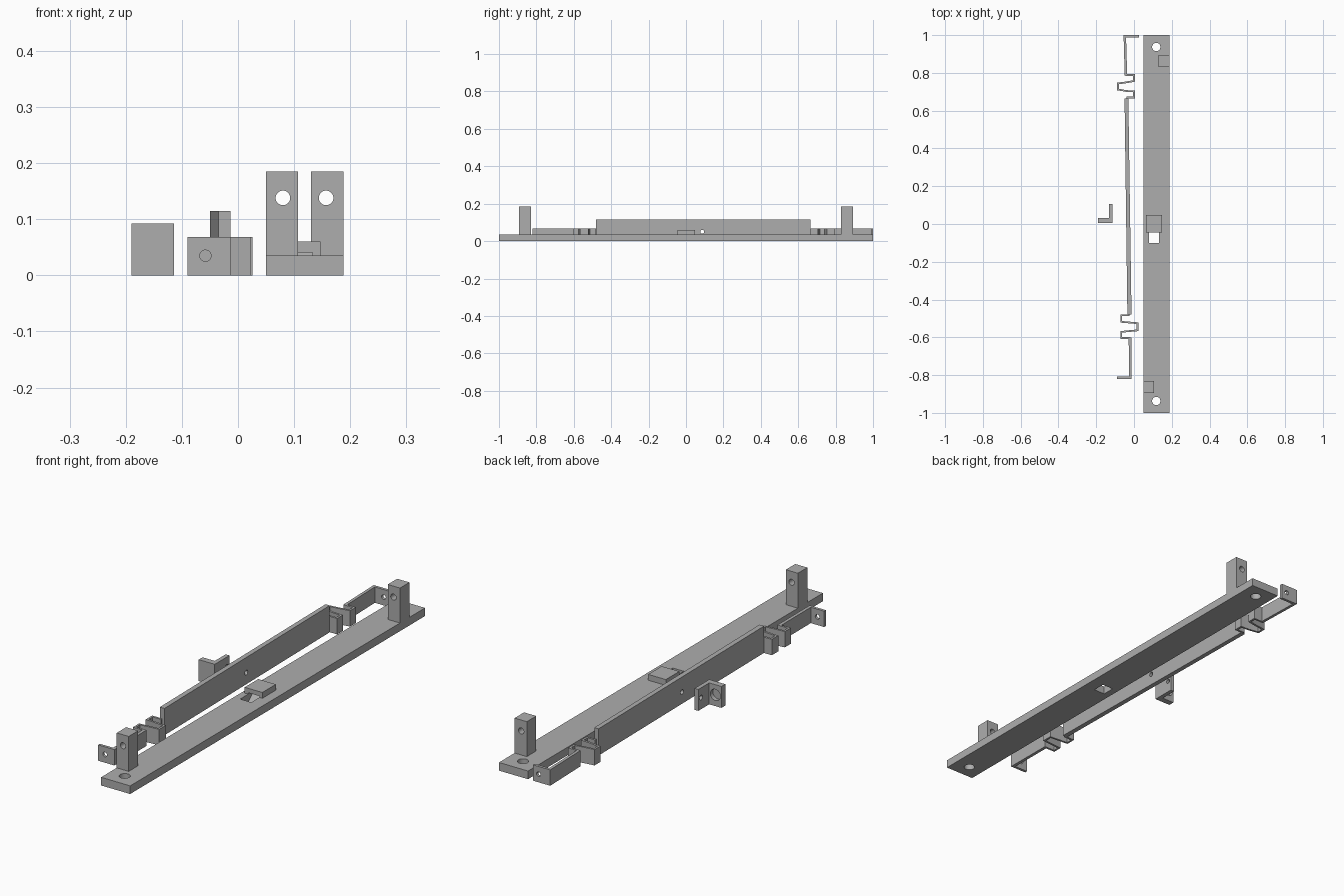
import bpy, bmesh, math
from mathutils import Vector

if "Cube" in bpy.data.objects:
    bpy.data.objects.remove(bpy.data.objects["Cube"])

grey = bpy.data.materials.new("grey plastic")
grey.diffuse_color = (0.42, 0.42, 0.42, 1)
grey.use_nodes = True
grey.node_tree.nodes["Principled BSDF"].inputs["Base Color"].default_value = grey.diffuse_color


def prism(name, pts, lo, hi, axis='Z'):
    """Extrude a closed outline; axis Z takes (x, y), axis X takes (y, z)."""
    bm = bmesh.new()
    place = (lambda a, b, h: (a, b, h)) if axis == 'Z' else (lambda a, b, h: (h, a, b))
    face = bm.faces.new([bm.verts.new(place(a, b, lo)) for a, b in pts])
    ext = bmesh.ops.extrude_face_region(bm, geom=[face])
    move = Vector(place(0, 0, hi - lo))
    bmesh.ops.translate(bm, vec=move, verts=[g for g in ext["geom"] if isinstance(g, bmesh.types.BMVert)])
    bmesh.ops.recalc_face_normals(bm, faces=bm.faces[:])
    me = bpy.data.meshes.new(name)
    bm.to_mesh(me)
    bm.free()
    me.materials.append(grey)
    ob = bpy.data.objects.new(name, me)
    bpy.context.collection.objects.link(ob)
    return ob


def box(name, x0, x1, y0, y1, z0, z1):
    return prism(name, [(x0, y0), (x1, y0), (x1, y1), (x0, y1)], z0, z1)


def ribbon(name, path, t, height):
    """Upright strip of thickness t following a centre line, with mitred corners."""
    p = [Vector(q) for q in path]
    left, right = [], []
    for i, q in enumerate(p):
        dirs = []
        if i > 0:
            dirs.append((q - p[i - 1]).normalized())
        if i < len(p) - 1:
            dirs.append((p[i + 1] - q).normalized())
        normals = [Vector((-d.y, d.x)) for d in dirs]
        m = sum(normals, Vector((0, 0))).normalized()
        off = m * (t / 2 / m.dot(normals[0]))
        left.append(q + off)
        right.append(q - off)
    return prism(name, left + right[::-1], 0, height)


def cut(ob, cutter):
    """Subtract the cutter and remove it."""
    mod = ob.modifiers.new("cut", 'BOOLEAN')
    mod.operation, mod.solver, mod.object = 'DIFFERENCE', 'EXACT', cutter
    bpy.context.view_layer.objects.active = ob
    bpy.ops.object.modifier_apply(modifier=mod.name)
    bpy.data.objects.remove(cutter, do_unlink=True)


def drill(ob, loc, r, depth, axis):
    rot = {'X': (0, math.pi / 2, 0), 'Y': (math.pi / 2, 0, 0), 'Z': (0, 0, 0)}[axis]
    bpy.ops.mesh.primitive_cylinder_add(vertices=32, radius=r, depth=depth, location=loc, rotation=rot)
    cutter = bpy.context.object
    cutter.hide_render = True
    cutter.data.materials.append(grey)
    bpy.context.view_layer.update()
    cut(ob, cutter)


def slot_cutter():
    pts = [(-0.10, -0.01), (-0.045, -0.01), (-0.045, 0), (0.0, 0.041), (-0.10, 0.041)]
    ob = prism("slot_cutter", pts, 0.08, 0.133, 'X')
    ob.hide_render = True
    return ob


# Base plate with mounting holes and slot
base = box("base_plate", 0.05, 0.188, -1, 1, 0, 0.035)
for s in (-1, 1):
    drill(base, (0.118, s * 0.937, 0.02), 0.022, 0.2, 'Z')
cut(base, slot_cutter())

# Raised hood over the slot
hood = box("slot_hood", 0.063, 0.147, -0.045, 0.047, 0.035, 0.06)
cut(hood, slot_cutter())

# Two end posts with cross holes
for name, x0, x1, y, hx in (("front_post", 0.05, 0.107, -0.862, 0.08),
                            ("back_post", 0.13, 0.188, 0.862, 0.157)):
    post = box(name, x0, x1, y - 0.032, y + 0.032, 0.035, 0.185)
    drill(post, (hx, y, 0.138), 0.013, 0.2, 'Y')

# Tall, slightly slanted bar
bar = prism("slider_bar", [(-0.035, -0.48), (-0.013, -0.48), (-0.03, 0.665), (-0.05, 0.665)], 0, 0.115)
drill(bar, (-0.03, 0.087, 0.05), 0.01, 0.2, 'X')

# Folded springs at both ends of the bar
ribbon("back_spring", [(-0.04, 0.67), (0.0, 0.67), (0.0, 0.702), (-0.04, 0.704), (-0.085, 0.712),
                       (-0.085, 0.744), (-0.04, 0.75), (0.0, 0.757), (0.0, 0.789), (-0.046, 0.789)],
       0.009, 0.068)
ribbon("front_spring", [(-0.024, -0.483), (-0.068, -0.483), (-0.068, -0.518), (0.018, -0.525),
                        (0.018, -0.563), (-0.068, -0.571), (-0.068, -0.604), (-0.02, -0.604)],
       0.009, 0.068)

# End arms and their drilled tabs
prism("back_arm", [(-0.049, 0.785), (-0.036, 0.785), (-0.042, 0.99), (-0.055, 0.99)], 0, 0.068)
prism("front_arm", [(-0.027, -0.81), (-0.013, -0.81), (-0.014, -0.6), (-0.028, -0.6)], 0, 0.068)
tab = box("back_tab", -0.055, 0.026, 0.988, 1.0, 0, 0.068)
drill(tab, (0.0, 0.994, 0.035), 0.01, 0.1, 'Y')
tab = box("front_tab", -0.09, -0.013, -0.82, -0.808, 0, 0.068)
drill(tab, (-0.058, -0.814, 0.035), 0.01, 0.1, 'Y')

# Loose corner bracket with a blind recess and a through hole
bracket = prism("corner_bracket", [(-0.19, 0.005), (-0.114, 0.005), (-0.114, 0.105), (-0.132, 0.105),
                                   (-0.132, 0.031), (-0.19, 0.031)], 0, 0.092)
drill(bracket, (-0.161, 0.03, 0.048), 0.024, 0.034, 'Y')
drill(bracket, (-0.123, 0.087, 0.05), 0.01, 0.05, 'X')

# Smooth hole walls, keep edges sharp
for ob in bpy.data.objects:
    ob.select_set(ob.type == 'MESH')
bpy.context.view_layer.objects.active = base
bpy.ops.object.shade_smooth_by_angle(angle=math.radians(30))
